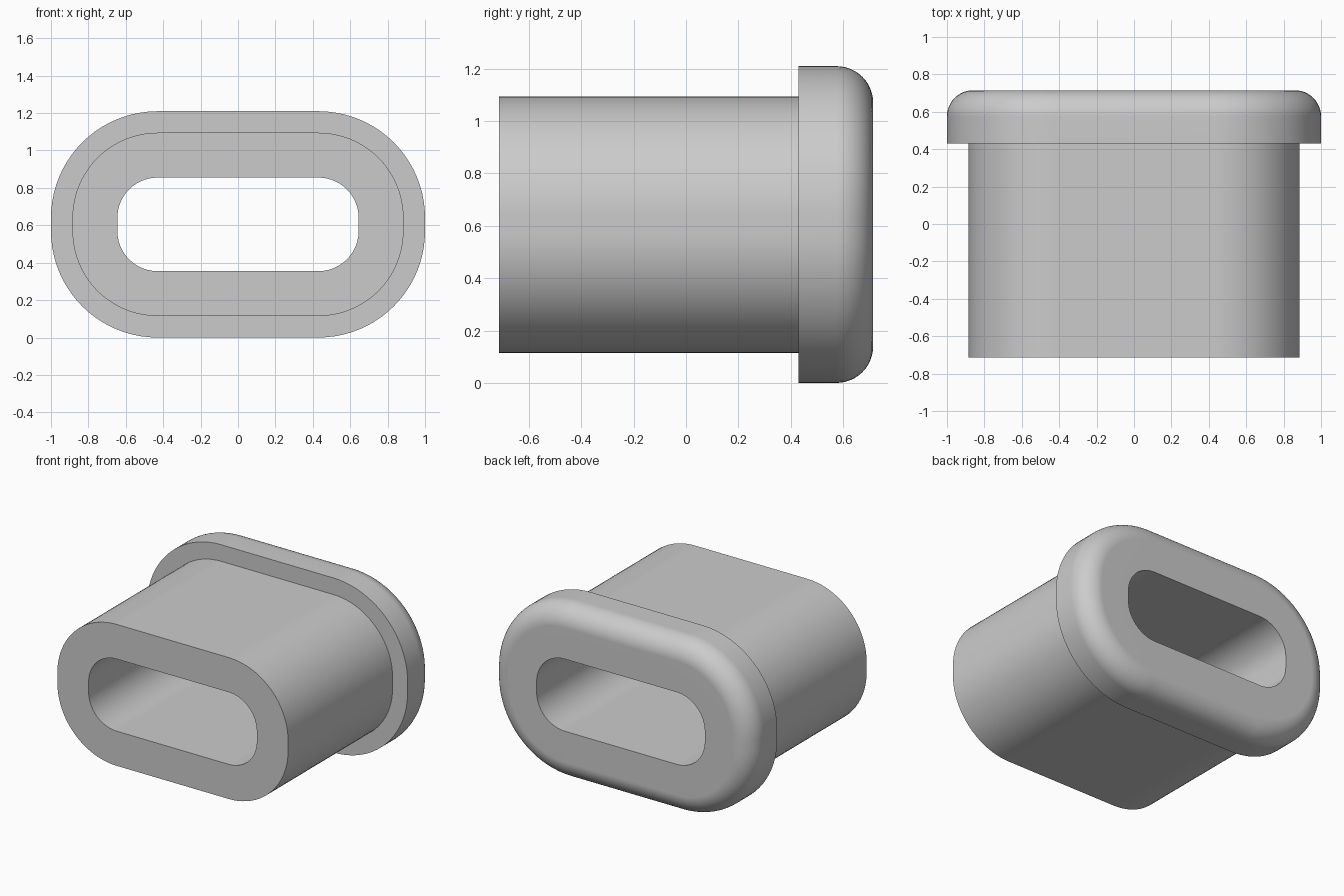
import bpy, bmesh
from math import sin, cos, pi, radians

cube = bpy.data.objects.get("Cube")
if cube:
    bpy.data.objects.remove(cube, do_unlink=True)

HALF_X, HALF_Z, MID_Z = 0.43, 0.035, 0.605   # core rectangle that every outline is offset from
FRONT, STEP, BACK = -0.715, 0.43, 0.715
HOLE, BODY, FLANGE, FILLET = 0.215, 0.455, 0.57, 0.14
CORNER_STEPS, FILLET_STEPS = 20, 12

grey = bpy.data.materials.new("plain grey")
grey.use_nodes = True
colour = (0.6, 0.6, 0.6, 1)
grey.diffuse_color = colour
grey.node_tree.nodes["Principled BSDF"].inputs["Base Color"].default_value = colour


def outline(bm, radius, y):
    """Rounded rectangle with the given corner radius at depth y."""
    ring = []
    for corner, (sx, sz) in enumerate([(1, 1), (-1, 1), (-1, -1), (1, -1)]):
        for i in range(CORNER_STEPS + 1):
            a = (corner + i / CORNER_STEPS) * pi / 2
            ring.append(bm.verts.new((sx * HALF_X + radius * cos(a), y,
                                      MID_Z + sz * HALF_Z + radius * sin(a))))
    return ring


# Wall section as (corner radius, depth), swept round the outline
section = [(HOLE, FRONT), (BODY, FRONT), (BODY, STEP), (FLANGE, STEP)]
for i in range(FILLET_STEPS + 1):
    a = i / FILLET_STEPS * pi / 2
    section.append((FLANGE - FILLET + FILLET * cos(a), BACK - FILLET + FILLET * sin(a)))
section.append((HOLE, BACK))

bm = bmesh.new()
rings = [outline(bm, r, y) for r, y in section]
for k, ring in enumerate(rings):
    after = rings[(k + 1) % len(rings)]
    for i in range(len(ring)):
        j = (i + 1) % len(ring)
        bm.faces.new((ring[i], ring[j], after[j], after[i]))
bmesh.ops.recalc_face_normals(bm, faces=bm.faces)

# Flanged sleeve
mesh = bpy.data.meshes.new("flanged_sleeve")
bm.to_mesh(mesh)
bm.free()
mesh.materials.append(grey)
sleeve = bpy.data.objects.new("flanged_sleeve", mesh)
bpy.context.collection.objects.link(sleeve)
bpy.context.view_layer.objects.active = sleeve
sleeve.select_set(True)
bpy.ops.object.shade_smooth_by_angle(angle=radians(30))

# Keep the end faces flat beside the fillet
weighted = sleeve.modifiers.new("flat_ends", "WEIGHTED_NORMAL")
weighted.keep_sharp = True
